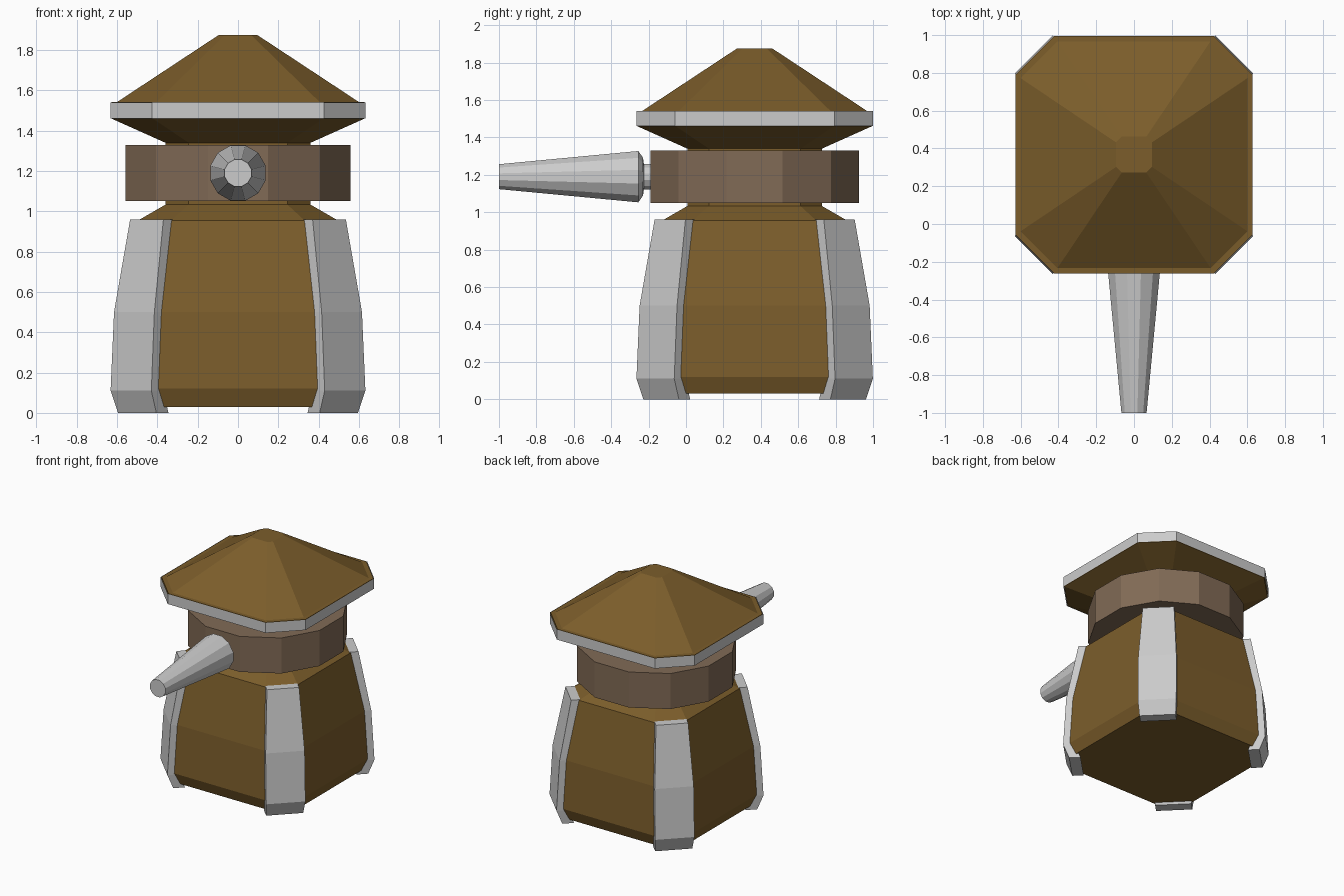
import bpy, bmesh
from math import sin, cos, pi

if "Cube" in bpy.data.objects:
    bpy.data.objects.remove(bpy.data.objects["Cube"])

CY = 0.367  # tower axis in y


def material(name, rgb):
    m = bpy.data.materials.new(name)
    m.diffuse_color = (*rgb, 1)
    m.use_nodes = True
    m.node_tree.nodes["Principled BSDF"].inputs["Base Color"].default_value = m.diffuse_color
    return m


brown = material("brown", (0.20, 0.11, 0.024))
ring_brown = material("ring_brown", (0.22, 0.145, 0.092))


def loft(name, loops, mat=None, caps=True):
    """Skin a stack of equal-length point loops, flat shaded."""
    bm = bmesh.new()
    rows = [[bm.verts.new(p) for p in loop] for loop in loops]
    n = len(rows[0])
    for a, b in zip(rows, rows[1:]):
        for i in range(n):
            j = (i + 1) % n
            bm.faces.new((a[i], a[j], b[j], b[i]))
    if caps:
        bm.faces.new(rows[0])
        bm.faces.new(rows[-1])
        bmesh.ops.recalc_face_normals(bm, faces=bm.faces)
    me = bpy.data.meshes.new(name)
    bm.to_mesh(me)
    bm.free()
    ob = bpy.data.objects.new(name, me)
    bpy.context.collection.objects.link(ob)
    if mat:
        me.materials.append(mat)
    return ob


def octagon(a, b, z):
    """Square of half-width a with chamfered corners, flats of half-width b."""
    return [(x, CY + y, z) for x, y in
            ((b, -a), (a, -b), (a, b), (b, a), (-b, a), (-a, b), (-a, -b), (-b, -a))]


def polygon(n, r):
    """Regular polygon with a flat side along each axis."""
    return [(r * cos(2 * pi * (i + .5) / n), r * sin(2 * pi * (i + .5) / n)) for i in range(n)]


# Tower body with sloped shoulder and neck
loft("tower_body", [octagon(*p) for p in (
    (0.56, 0.37, 0.03), (0.597, 0.395, 0.12), (0.58, 0.38, 0.5), (0.495, 0.33, 0.955),
    (0.36, 0.245, 1.033), (0.36, 0.245, 1.345))], brown)

# Corner pillars: thin plates lying on the chamfered corners
d = 0.06
for sx in (-1, 1):
    for sy in (-1, 1):
        loops = []
        for a, b, z in ((0.595, 0.405, 0), (0.632, 0.43, 0.11),
                        (0.615, 0.415, 0.5), (0.535, 0.37, 0.96)):
            loops.append([(sx * x, CY + sy * y, z) for x, y in
                          ((a, b), (b, a), (b - d, a - d), (a - d, b - d))])
        loft("corner_pillar", loops)

# Twelve-sided turret ring
loft("turret_ring", [[(x, CY + y, z) for x, y in polygon(12, 0.577)]
                     for z in (1.05, 1.33)], ring_brown)

# Roof with its underside, and the grey edge band
loft("roof", [octagon(*p) for p in (
    (0.36, 0.245, 1.34), (0.628, 0.423, 1.46), (0.628, 0.423, 1.541),
    (0.60, 0.405, 1.542), (0.095, 0.065, 1.875))], brown)
loft("roof_band", [octagon(0.632, 0.427, z) for z in (1.46, 1.54)], caps=False)

# Tapered barrel, with the thin connector into the ring
loft("barrel", [[(x, y, 1.19 + z) for x, z in polygon(12, r)] for r, y in (
    (0.07, -0.15), (0.07, -0.225), (0.105, -0.23), (0.142, -0.255), (0.069, -1.0))])
